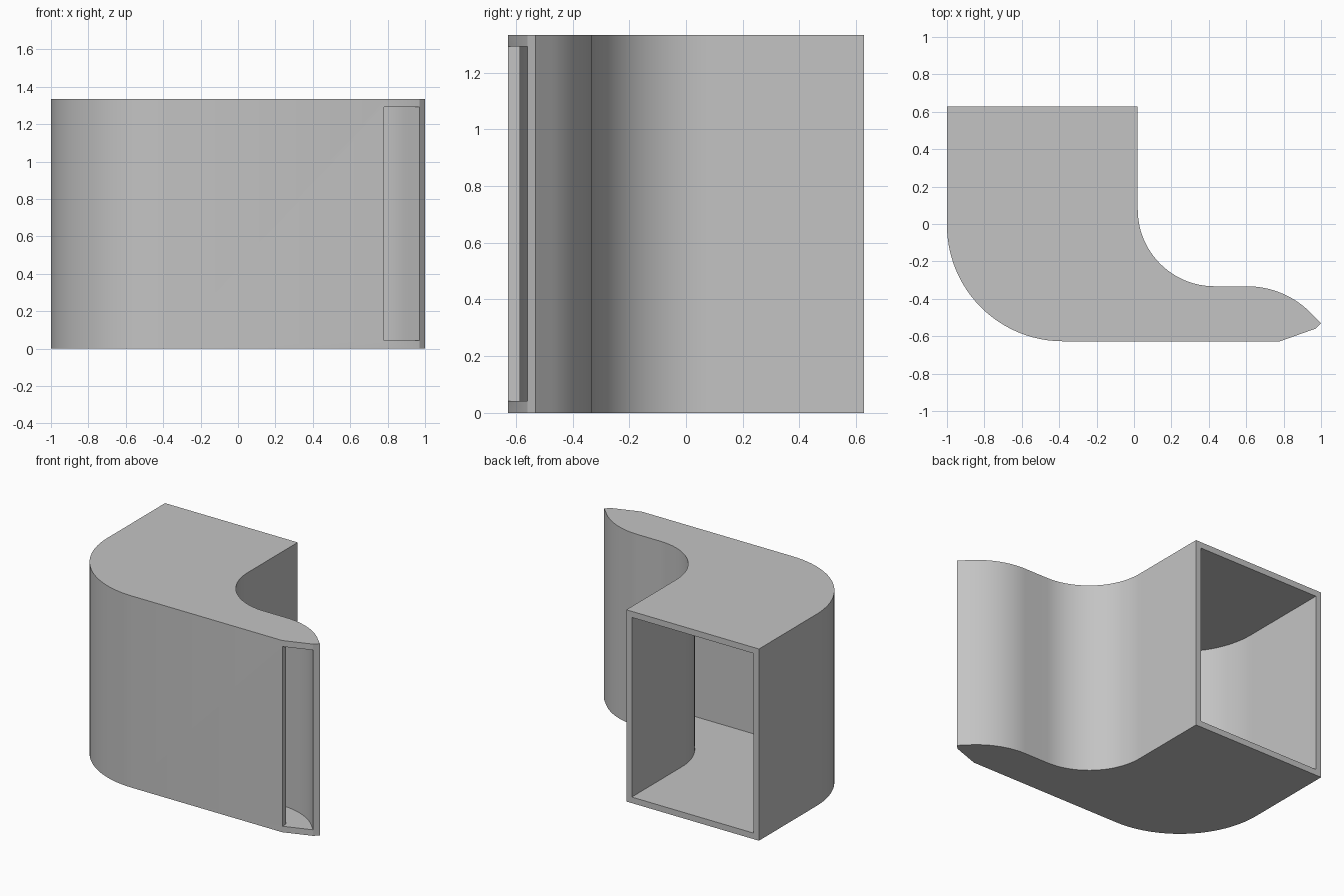
import bpy, bmesh, math
from mathutils import Vector

if "Cube" in bpy.data.objects:
    bpy.data.objects.remove(bpy.data.objects["Cube"], do_unlink=True)

HEIGHT, WALL, BACK, FRONT, LIP = 1.333, 0.042, 0.627, -0.627, 0.78
SHELF = -0.333          # y of the short straight run behind the outlet
TIP = Vector((1.0, -0.53))
BIG, SMALL, NOSE = 0.62, 0.41, 0.48


def arc(cx, cy, r, start, end, steps=24):
    angles = [math.radians(start + (end - start) * i / steps) for i in range(steps + 1)]
    return [(cx + r * math.cos(a), cy + r * math.sin(a)) for a in angles]


def outline(inset, back):
    """Duct walls in plan: outer bend, then the inner bend and curled nose."""
    bend = [(-1 + inset, back)] + arc(BIG - 1, FRONT + BIG, BIG - inset, 180, 270)
    # nose arc turns to 45 degrees and runs straight to the tip
    drop = SHELF - TIP.y
    run = drop - NOSE * (1 - math.cos(math.pi / 4))
    nose_x = TIP.x - run - NOSE * math.sin(math.pi / 4)
    nose = arc(nose_x, SHELF - NOSE, NOSE - inset, 45, 90)
    inner = arc(0.02 + SMALL, SHELF + SMALL, SMALL + inset, 270, 180)
    return bend, nose + inner + [(0.02 - inset, back)]


def prism(name, points, z0, z1):
    bm = bmesh.new()
    base = bm.faces.new([bm.verts.new((x, y, z0)) for x, y in points])
    top = bmesh.ops.extrude_face_region(bm, geom=[base])["geom"]
    verts = [v for v in top if isinstance(v, bmesh.types.BMVert)]
    bmesh.ops.translate(bm, verts=verts, vec=(0, 0, z1 - z0))
    bmesh.ops.recalc_face_normals(bm, faces=bm.faces)
    mesh = bpy.data.meshes.new(name)
    bm.to_mesh(mesh)
    bm.free()
    obj = bpy.data.objects.new(name, mesh)
    bpy.context.collection.objects.link(obj)
    return obj


# Solid duct body
diag = math.sqrt(0.5)
tip_inside = TIP - Vector((diag, diag)) * WALL
bend, rest = outline(0, BACK)
duct = prism("duct_shell", bend + [(LIP, FRONT), tuple(tip_inside), tuple(TIP)] + rest, 0, HEIGHT)

# Air passage, open at the back and at the slanted front outlet
bend, rest = outline(WALL, BACK + 0.1)
beyond = tip_inside + Vector((0.1, -0.1))
passage = prism("passage_cutter", bend + [(LIP, FRONT + WALL), (LIP, FRONT - 0.1), tuple(beyond)] + rest,
                WALL, HEIGHT - WALL)
passage.hide_render = True

cut = duct.modifiers.new("hollow", "BOOLEAN")
cut.operation, cut.solver, cut.object = "DIFFERENCE", "EXACT", passage
bpy.ops.object.select_all(action="DESELECT")
bpy.context.view_layer.objects.active = duct
duct.select_set(True)
bpy.ops.object.modifier_apply(modifier=cut.name)
bpy.data.objects.remove(passage, do_unlink=True)

# Plain grey finish
grey = bpy.data.materials.new("light_grey")
grey.use_nodes = True
colour = (0.55, 0.55, 0.55, 1)
grey.diffuse_color = colour
grey.node_tree.nodes["Principled BSDF"].inputs["Base Color"].default_value = colour
duct.data.materials.clear()
duct.data.materials.append(grey)
bpy.ops.object.shade_smooth_by_angle(angle=math.radians(20))
